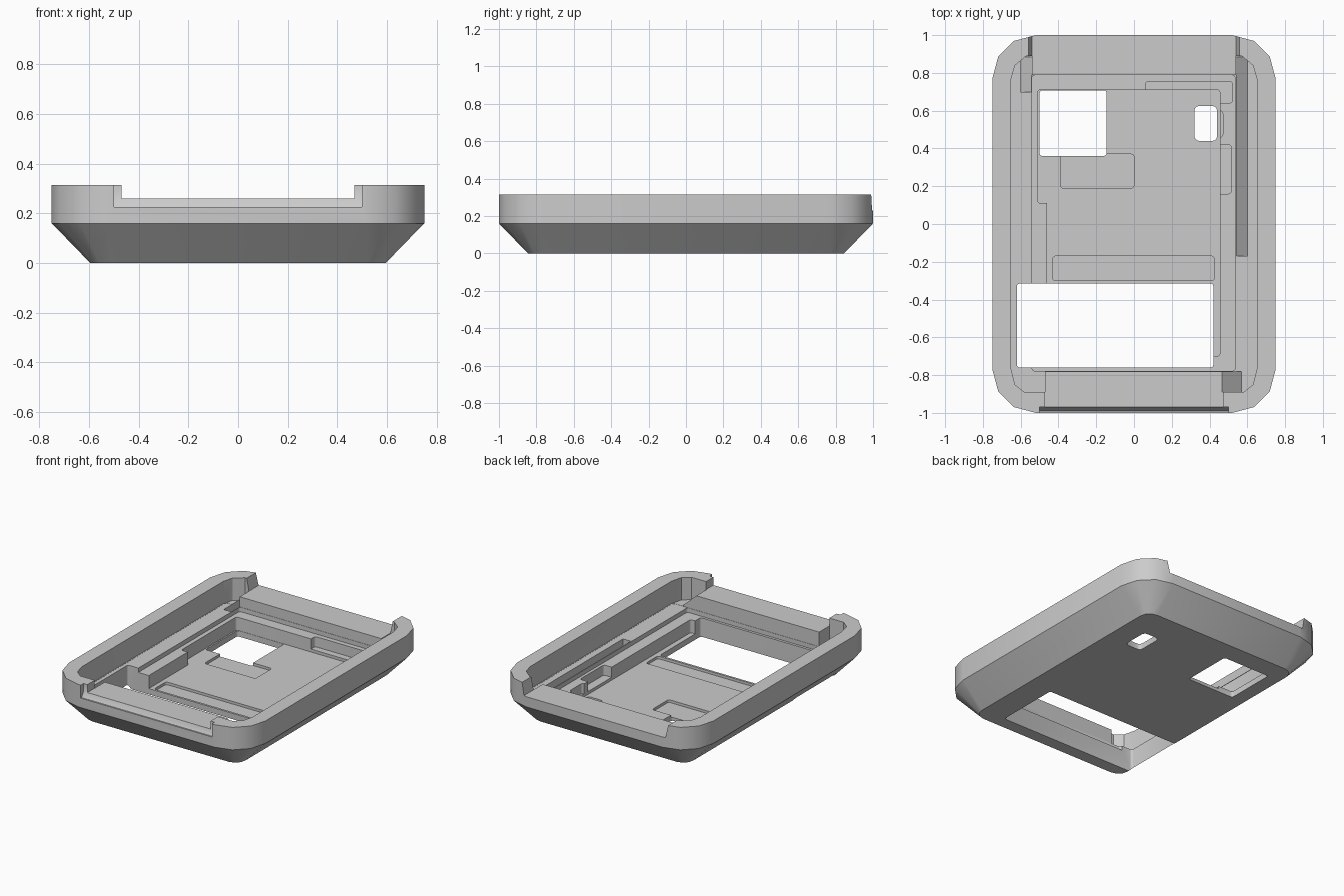
import bpy
import bmesh
import math

cube = bpy.data.objects.get("Cube")
if cube:
    bpy.data.objects.remove(cube, do_unlink=True)

grey = bpy.data.materials.new("plain grey")
grey.use_nodes = True
grey.diffuse_color = (0.6, 0.6, 0.6, 1)
grey.node_tree.nodes["Principled BSDF"].inputs["Base Color"].default_value = (0.6, 0.6, 0.6, 1)


def make_object(name, bm):
    bmesh.ops.recalc_face_normals(bm, faces=bm.faces)
    mesh = bpy.data.meshes.new(name)
    bm.to_mesh(mesh)
    bm.free()
    mesh.materials.append(grey)
    obj = bpy.data.objects.new(name, mesh)
    bpy.context.collection.objects.link(obj)
    return obj


def loft(name, rings):
    """Join rings of equal length and cap both ends."""
    bm = bmesh.new()
    loops = [[bm.verts.new(p) for p in ring] for ring in rings]
    n = len(loops[0])
    for a, b in zip(loops, loops[1:]):
        for i in range(n):
            j = (i + 1) % n
            bm.faces.new((a[i], a[j], b[j], b[i]))
    bm.faces.new(loops[0])
    bm.faces.new(loops[-1])
    return make_object(name, bm)


def rounded(x0, x1, y0, y1, r, steps=3):
    """Outline of a rectangle with rounded corners."""
    pts = []
    corners = [(x1 - r, y1 - r), (x0 + r, y1 - r), (x0 + r, y0 + r), (x1 - r, y0 + r)]
    for k, (cx, cy) in enumerate(corners):
        for s in range(steps + 1):
            a = math.radians(90 * (k + s / steps))
            pts.append((cx + r * math.cos(a), cy + r * math.sin(a)))
    return pts


def prism(name, pts, lo, hi, axis="z"):
    place = {"x": lambda p, h: (h, p[0], p[1]),
             "y": lambda p, h: (p[0], h, p[1]),
             "z": lambda p, h: (p[0], p[1], h)}[axis]
    return loft(name, [[place(p, h) for p in pts] for h in (lo, hi)])


def cut(cutter):
    mod = case.modifiers.new("cut", "BOOLEAN")
    mod.operation = "DIFFERENCE"
    mod.solver = "EXACT"
    mod.object = cutter
    bpy.context.view_layer.objects.active = case
    bpy.ops.object.modifier_apply(modifier=mod.name)
    bpy.data.objects.remove(cutter, do_unlink=True)


def cut_box(name, x0, x1, y0, y1, lo, hi=0.5, r=0.015):
    cut(prism(name, rounded(x0, x1, y0, y1, r), lo, hi))


# Outer case: straight band above a sloped underside
CX, CY = 0.52, 0.77
rings = []
for z, r in ((0, 0.075), (0.16, 0.23), (0.315, 0.23)):
    rings.append([(x, y, z) for x, y in rounded(-CX - r, CX + r, -CY - r, CY + r, r)])
case = loft("case_shell", rings)

# Central opening and the lower tier inside it
cut_box("main_opening", -0.645, 0.645, -0.78, 0.79, 0.16)
cut_box("lower_tier", -0.54, 0.535, -0.778, 0.788, 0.13)

# Side channels reaching into the four corners
for side, front_x in ((-1, 0.47), (1, 0.57)):
    half = [(front_x, -0.89), (0.58, -0.89), (0.63, -0.85), (0.65, -0.77),
            (0.65, 0.77), (0.63, 0.84), (0.57, 0.89), (0.54, 0.89),
            (0.54, 0.7), (front_x, -0.7)]
    cut(prism("side_channel", [(side * x, y) for x, y in half], 0.161, 0.5))

# Ramp in the front corner
cut(prism("corner_ramp", [(0.465, 0.5), (0.465, 0.262), (0.575, 0.161), (0.575, 0.5)],
          -0.89, -0.67, "y"))

# Sloped grooves along the side ledges
for side, y0 in ((1, -0.17), (-1, 0.7)):
    groove = [(0.538, 0.163), (0.6, 0.163), (0.6, 0.11)]
    cut(prism("ledge_groove", [(side * x, z) for x, z in groove], y0, 0.885, "y"))

# Lowered back rim with slightly flared ends
cut(prism("back_gap", [(-0.54, 0.23), (0.54, 0.23), (0.575, 0.4), (-0.575, 0.4)],
          0.7, 1.1, "y"))

# Lowered front rim with a bevelled slot on its outer face
cut(prism("front_gap", rounded(-0.47, 0.47, -1.1, -0.7, 0.004, 1), 0.26, 0.5))
cut(prism("front_slot", [(-1.1, 0.225), (-0.99, 0.225), (-0.97, 0.26), (-0.97, 0.5), (-1.1, 0.5)],
          -0.5, 0.5, "x"))

# Deep floor and the small bays around its edge
FLOOR = 0.04
cut_box("floor_front", -0.46, 0.455, -0.7, 0.4, FLOOR)
cut_box("floor_back", -0.51, 0.455, 0.11, 0.71, FLOOR)
for bay in ((0.06, 0.52, 0.69, 0.755), (0.43, 0.52, 0.64, 0.75),
            (0.43, 0.47, 0.46, 0.6), (0.43, 0.515, 0.16, 0.42)):
    cut_box("edge_bay", *bay, FLOOR + 0.02)

# Shallow floor recesses
cut_box("square_recess", -0.39, 0, 0.19, 0.37, FLOOR - 0.018)
cut_box("long_recess", -0.43, 0.425, -0.3, -0.17, FLOOR - 0.018)

# Windows through the bottom
cut_box("front_window", -0.62, 0.42, -0.76, -0.315, -0.2)
cut_box("square_window", -0.5, -0.145, 0.36, 0.708, -0.2)
cut_box("small_window", 0.32, 0.44, 0.44, 0.625, -0.2, 0.5, 0.025)

# Smooth the faceted corners, keeping hard edges
bpy.ops.object.select_all(action="DESELECT")
case.select_set(True)
bpy.context.view_layer.objects.active = case
bpy.ops.object.shade_smooth_by_angle(angle=math.radians(31))
